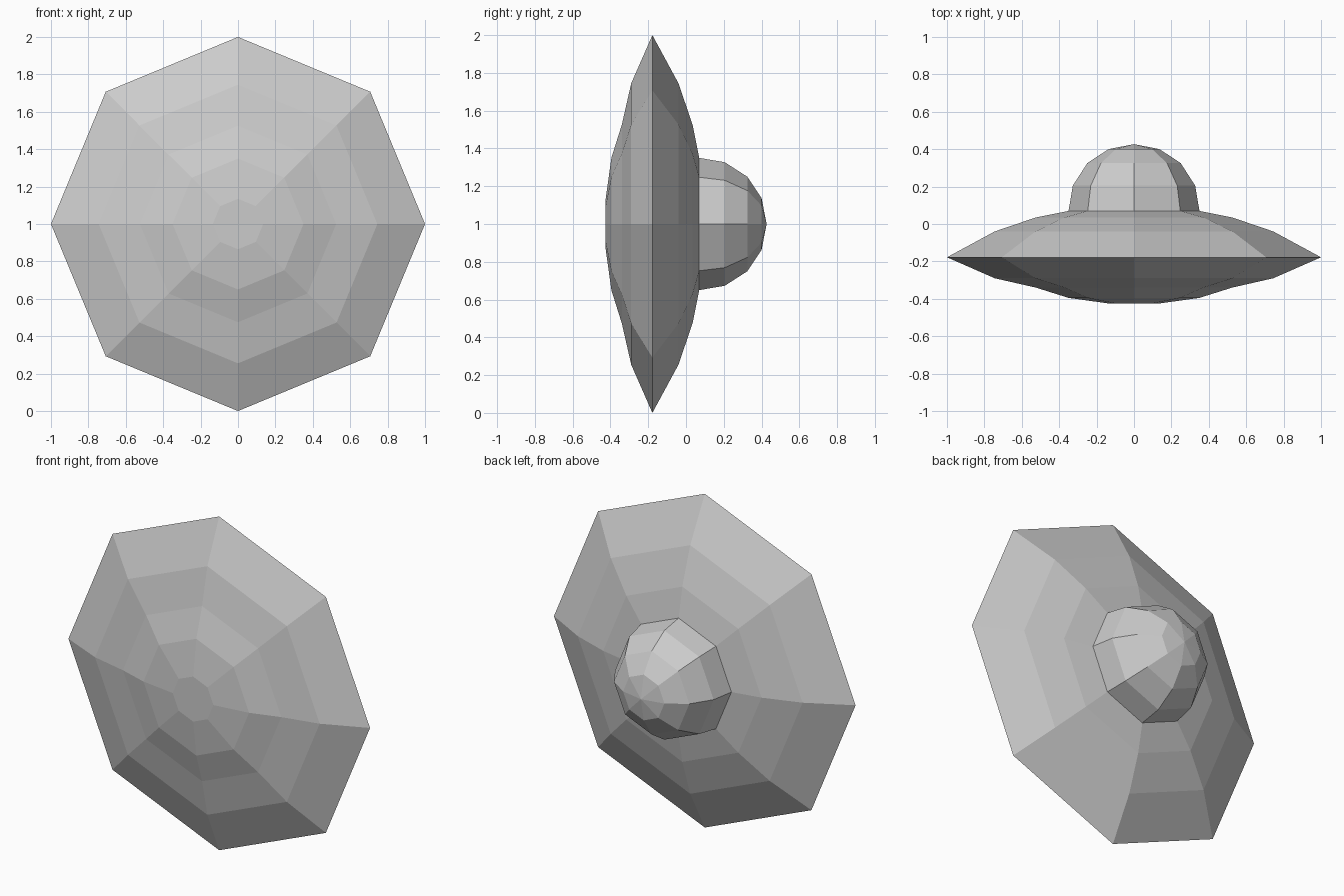
import bpy
import bmesh
from math import cos, sin, pi

cube = bpy.data.objects.get("Cube")
if cube:
    bpy.data.objects.remove(cube, do_unlink=True)

SIDES = 8

grey = bpy.data.materials.new("plain grey")
grey.use_nodes = True
colour = (0.6, 0.6, 0.6, 1)
grey.diffuse_color = colour
grey.node_tree.nodes["Principled BSDF"].inputs["Base Color"].default_value = colour


def lathe(name, profile):
    """Turn (radius, y) points round the y axis at z = 1; zero radius is a tip."""
    bm = bmesh.new()
    rings = []
    for r, y in profile:
        angles = [0] if r == 0 else [2 * pi * i / SIDES for i in range(SIDES)]
        rings.append([bm.verts.new((r * cos(a), y, 1 + r * sin(a))) for a in angles])
    for a, b in zip(rings, rings[1:]):
        for i in range(SIDES):
            j = (i + 1) % SIDES
            corners = [a[i % len(a)], a[j % len(a)], b[j % len(b)], b[i % len(b)]]
            bm.faces.new(list(dict.fromkeys(corners)))
    # Close any open end with a flat cap
    for ring in (rings[0], rings[-1]):
        if len(ring) > 1:
            bm.faces.new(ring)
    bmesh.ops.recalc_face_normals(bm, faces=bm.faces)
    mesh = bpy.data.meshes.new(name)
    bm.to_mesh(mesh)
    bm.free()
    mesh.materials.append(grey)
    obj = bpy.data.objects.new(name, mesh)
    bpy.context.collection.objects.link(obj)
    return obj


# Saucer: flat nose, shallow belly, sharp rim, stepped back
lathe("saucer_hull", [(0.135, -0.425), (0.35, -0.395), (0.525, -0.34), (0.745, -0.29),
                      (1, -0.178), (0.745, -0.04), (0.525, 0.035), (0.35, 0.07)])

# Dome on the back
lathe("cockpit_dome", [(0.35, 0.07), (0.327, 0.205), (0.25, 0.325),
                       (0.137, 0.4), (0, 0.427)])
